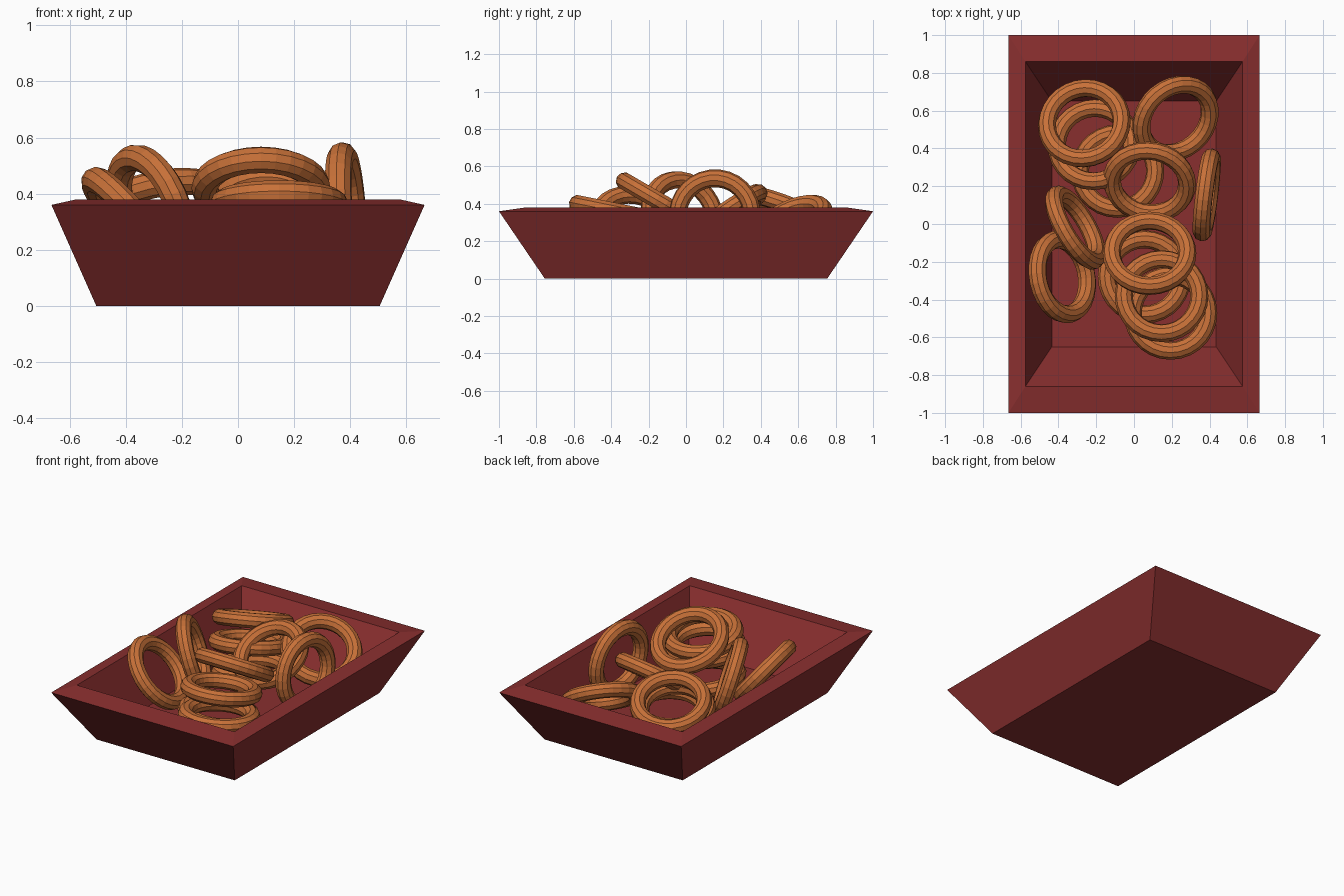
import bpy, bmesh
from mathutils import Vector

if "Cube" in bpy.data.objects:
    bpy.data.objects.remove(bpy.data.objects["Cube"])


def make_material(name, rgb):
    m = bpy.data.materials.new(name)
    m.diffuse_color = (*rgb, 1.0)
    m.use_nodes = True
    m.node_tree.nodes["Principled BSDF"].inputs["Base Color"].default_value = m.diffuse_color
    return m


tray_red = make_material("dark red tray", (0.25, 0.028, 0.028))
ring_orange = make_material("fried orange", (0.58, 0.165, 0.04))

# Tray: rectangular sections (half width, half depth, height) lofted from the
# base up the outside, over the sloping rim and down to the inner floor
sections = [(0.505, 0.755, 0.0), (0.665, 1.0, 0.36),
            (0.575, 0.86, 0.38), (0.435, 0.65, 0.07)]
bm = bmesh.new()
loops = [[bm.verts.new((sx * w, sy * d, z))
          for sx, sy in ((-1, -1), (1, -1), (1, 1), (-1, 1))]
         for w, d, z in sections]
for lower, upper in zip(loops, loops[1:]):
    for i in range(4):
        j = (i + 1) % 4
        bm.faces.new((lower[i], lower[j], upper[j], upper[i]))
bm.faces.new(loops[0][::-1])
bm.faces.new(loops[-1])
bmesh.ops.recalc_face_normals(bm, faces=bm.faces)
mesh = bpy.data.meshes.new("tray")
bm.to_mesh(mesh)
bm.free()
tray = bpy.data.objects.new("tray", mesh)
bpy.context.collection.objects.link(tray)
mesh.materials.append(tray_red)

# Onion rings: centre and axis direction of each one in the heap
rings = [
    ((-0.263, 0.533, 0.366), (-0.15, 0.36, 0.92)),   # back left, top
    ((-0.21, 0.42, 0.27), (-0.10, 0.25, 0.96)),      # back left, middle
    ((-0.087, 0.28, 0.18), (-0.08, 0.08, 0.99)),     # back left, bottom
    ((0.22, 0.557, 0.282), (0.42, -0.42, 0.80)),     # back right
    ((0.082, 0.223, 0.345), (-0.10, -0.56, 0.82)),   # middle
    ((0.082, -0.155, 0.42), (0.0, 0.50, 0.86)),      # centre, top
    ((0.146, -0.382, 0.36), (0.0, 0.20, 0.98)),      # front, top
    ((0.193, -0.472, 0.24), (0.0, 0.10, 0.99)),      # front, middle
    ((0.055, -0.28, 0.145), (0.08, 0.08, 0.99)),     # front, bottom
    ((-0.31, -0.019, 0.337), (0.82, 0.48, 0.30)),    # left, upright
    ((-0.38, -0.28, 0.295), (0.75, 0.15, 0.64)),     # left, on the wall
    ((0.385, 0.154, 0.337), (0.99, -0.12, 0.07)),    # right, upright
]
for i, (centre, axis) in enumerate(rings):
    bpy.ops.mesh.primitive_torus_add(
        major_radius=0.2, minor_radius=0.048, major_segments=28, minor_segments=10,
        location=centre,
        rotation=Vector((0, 0, 1)).rotation_difference(Vector(axis).normalized()).to_euler())
    ring = bpy.context.object
    ring.name = f"onion_ring_{i + 1}"
    ring.data.materials.append(ring_orange)
